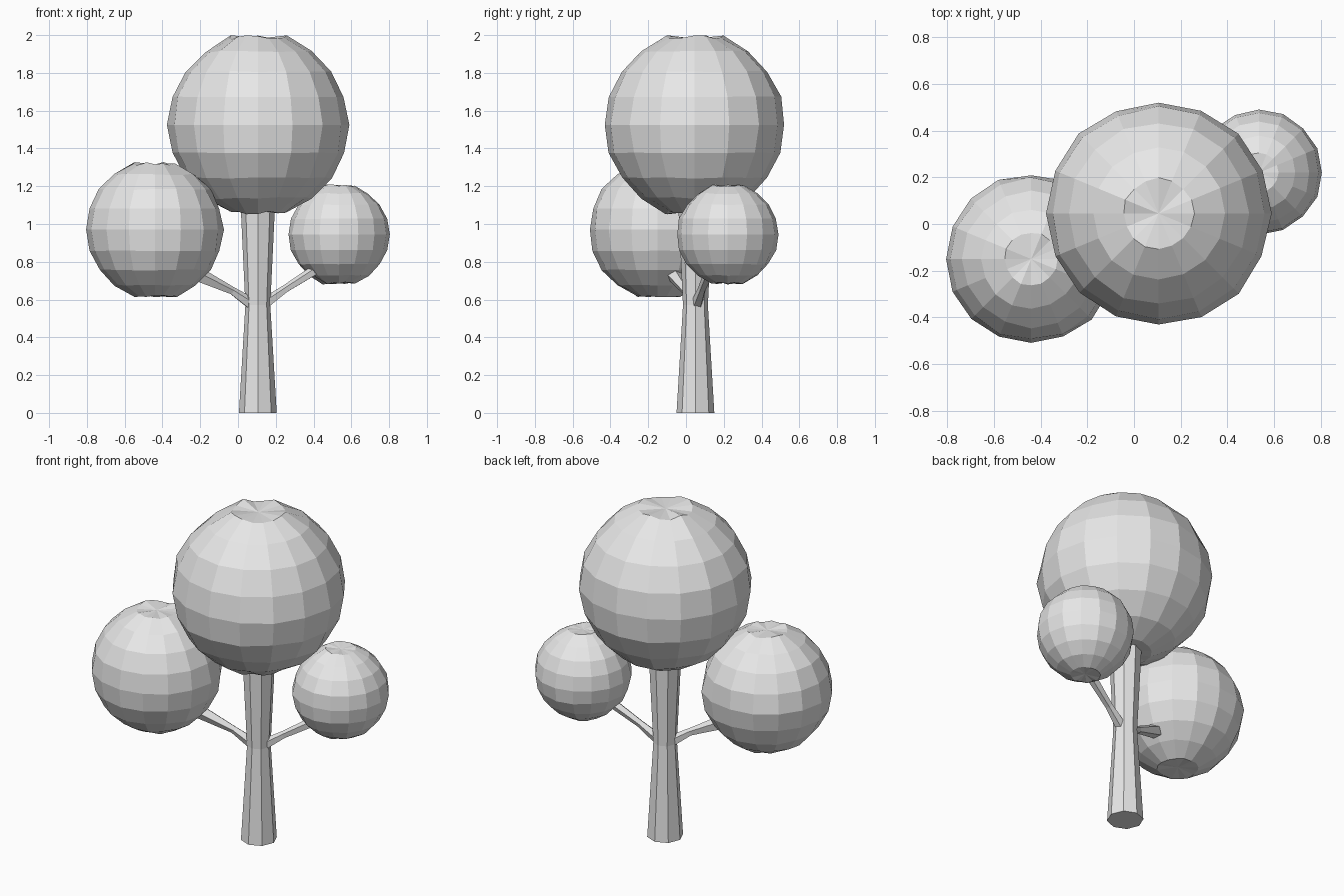
import bpy, bmesh, math, random
from mathutils import Vector

cube = bpy.data.objects.get("Cube")
if cube:
    bpy.data.objects.remove(cube, do_unlink=True)

random.seed(4)
grey = bpy.data.materials.new("light_grey")
grey.use_nodes = True
grey.diffuse_color = (0.8, 0.8, 0.8, 1)
grey.node_tree.nodes["Principled BSDF"].inputs["Base Color"].default_value = (0.8, 0.8, 0.8, 1)


def finish(name, bm):
    bmesh.ops.recalc_face_normals(bm, faces=bm.faces)
    mesh = bpy.data.meshes.new(name)
    bm.to_mesh(mesh)
    bm.free()
    mesh.materials.append(grey)
    obj = bpy.data.objects.new(name, mesh)
    bpy.context.collection.objects.link(obj)
    return obj


def crown(name, centre, radius):
    """Faceted ball, slightly uneven, with dented poles."""
    bm = bmesh.new()
    bmesh.ops.create_uvsphere(bm, u_segments=16, v_segments=10, radius=1)
    for v in bm.verts:
        height = abs(v.co.z)
        if height > 0.99:
            v.co *= 0.95
        elif height > 0.9:
            v.co *= random.uniform(0.99, 1.04)
        else:
            v.co *= random.uniform(0.985, 1.012)
        v.co = v.co * radius + Vector(centre)
    return finish(name, bm)


def tube(name, stations, sides, turn=0.0, upright=False):
    """Loft polygon rings along (point, radius) stations, capped."""
    bm = bmesh.new()
    points = [Vector(p) for p, r in stations]
    axis = (points[-1] - points[0]).normalized()
    side = Vector((1, 0, 0)) if upright else axis.cross(Vector((0, 0, 1))).normalized()
    up = axis.cross(side)
    rings = []
    for p, (_, r) in zip(points, stations):
        angles = [turn + math.tau * i / sides for i in range(sides)]
        rings.append([bm.verts.new(p + r * (math.cos(a) * side + math.sin(a) * up)) for a in angles])
    for low, high in zip(rings, rings[1:]):
        for i in range(sides):
            j = (i + 1) % sides
            bm.faces.new((low[i], low[j], high[j], high[i]))
    bm.faces.new(rings[0])
    bm.faces.new(rings[-1])
    return finish(name, bm)


# Foliage balls
crown("top_foliage", (0.105, 0.045, 1.525), 0.48)
crown("right_foliage", (-0.44, -0.15, 0.97), 0.363)
crown("left_foliage", (0.535, 0.22, 0.945), 0.268)

# Trunk, waisted where the branches leave it
tube("trunk", [((0.105, 0.05, 0), 0.1), ((0.105, 0.05, 0.57), 0.066),
               ((0.105, 0.05, 1.12), 0.092)], 8, upright=True)

# Branches, thinnest at the middle
tube("right_branch", [((0.08, 0.04, 0.57), 0.035), ((-0.03, 0, 0.645), 0.022),
                      ((-0.2, -0.06, 0.725), 0.04), ((-0.27, -0.085, 0.77), 0.04)],
     5, math.pi / 4)
tube("left_branch", [((0.13, 0.055, 0.57), 0.033), ((0.25, 0.085, 0.655), 0.022),
                     ((0.4, 0.125, 0.75), 0.028), ((0.46, 0.15, 0.79), 0.03)],
     5, math.pi / 4)
